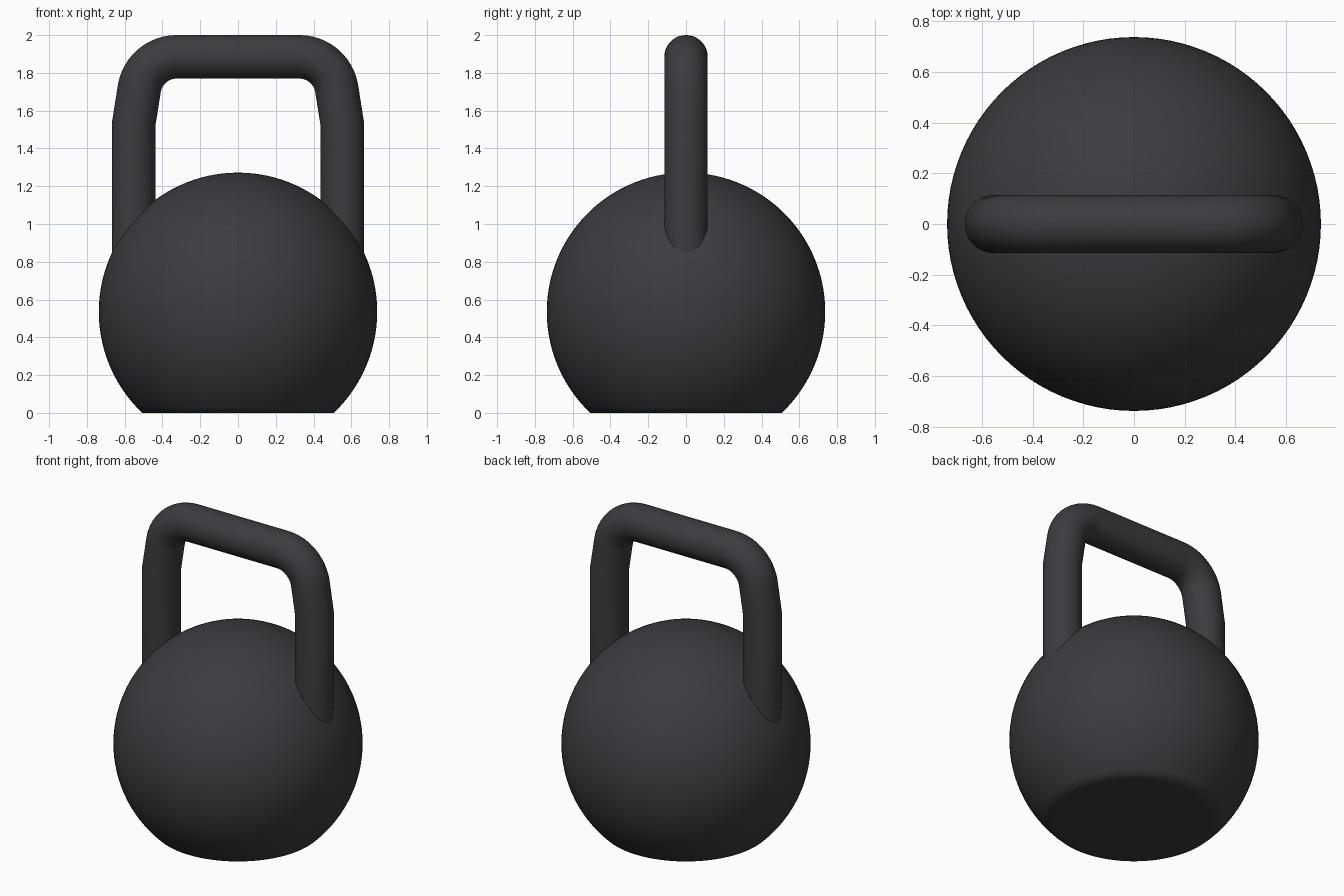
import bpy, bmesh, math
from mathutils import Vector

if "Cube" in bpy.data.objects:
    bpy.data.objects.remove(bpy.data.objects["Cube"])

iron = bpy.data.materials.new("dark_iron")
iron.diffuse_color = (0.045, 0.045, 0.052, 1)
iron.use_nodes = True
iron.node_tree.nodes["Principled BSDF"].inputs["Base Color"].default_value = iron.diffuse_color


def finish(bm, name, angle):
    bmesh.ops.recalc_face_normals(bm, faces=bm.faces)
    mesh = bpy.data.meshes.new(name)
    bm.to_mesh(mesh)
    bm.free()
    mesh.materials.append(iron)
    obj = bpy.data.objects.new(name, mesh)
    bpy.context.collection.objects.link(obj)
    bpy.ops.object.select_all(action='DESELECT')
    obj.select_set(True)
    bpy.context.view_layer.objects.active = obj
    bpy.ops.object.shade_smooth_by_angle(angle=math.radians(angle))


def bridge(bm, a, b):
    n = len(a)
    for i in range(n):
        bm.faces.new((a[i], a[(i + 1) % n], b[(i + 1) % n], b[i]))


# Ball body: sphere with its underside cut flat
R, CZ, SEG = 0.737, 0.535, 96
start = math.asin(-CZ / R)
profile = [(0.46, 0.0)]
for i in range(44):
    a = start + (math.pi / 2 - start) * i / 44
    profile.append((R * math.cos(a), CZ + R * math.sin(a)))
bm = bmesh.new()
rings = [[bm.verts.new((r * math.cos(2 * math.pi * k / SEG),
                        r * math.sin(2 * math.pi * k / SEG), z))
          for k in range(SEG)] for r, z in profile]
for a, b in zip(rings, rings[1:]):
    bridge(bm, a, b)
bm.faces.new(rings[0])
top = bm.verts.new((0, 0, CZ + R))
for k in range(SEG):
    bm.faces.new((rings[-1][k], rings[-1][(k + 1) % SEG], top))
finish(bm, "ball_body", 60)

# Handle: round tube along straight legs, slanted shoulders and rounded corners
TUBE, SIDES = 0.115, 48
half = [(0.552, 0.70), (0.552, 1.53)]
for i in range(13):
    a = math.radians(10 + 80 * i / 12)
    half.append((0.325 + 0.2 * math.cos(a), 1.685 + 0.2 * math.sin(a)))
path = [Vector((x, 0, z)) for x, z in half]
path += [Vector((-p.x, 0, p.z)) for p in reversed(path)]
bm = bmesh.new()
rings = []
for i, p in enumerate(path):
    d_in = (p - path[i - 1]).normalized() if i else Vector((0, 0, 1))
    d_out = (path[i + 1] - p).normalized() if i < len(path) - 1 else d_in
    tangent = (d_in + d_out).normalized()
    side = Vector((tangent.z, 0, -tangent.x)) / tangent.dot(d_in)
    ring = []
    for k in range(SIDES):
        t = 2 * math.pi * k / SIDES
        ring.append(bm.verts.new(p + TUBE * (side * math.cos(t) + Vector((0, math.sin(t), 0)))))
    rings.append(ring)
for a, b in zip(rings, rings[1:]):
    bridge(bm, a, b)
bm.faces.new(rings[0])
bm.faces.new(rings[-1])
finish(bm, "handle", 40)
